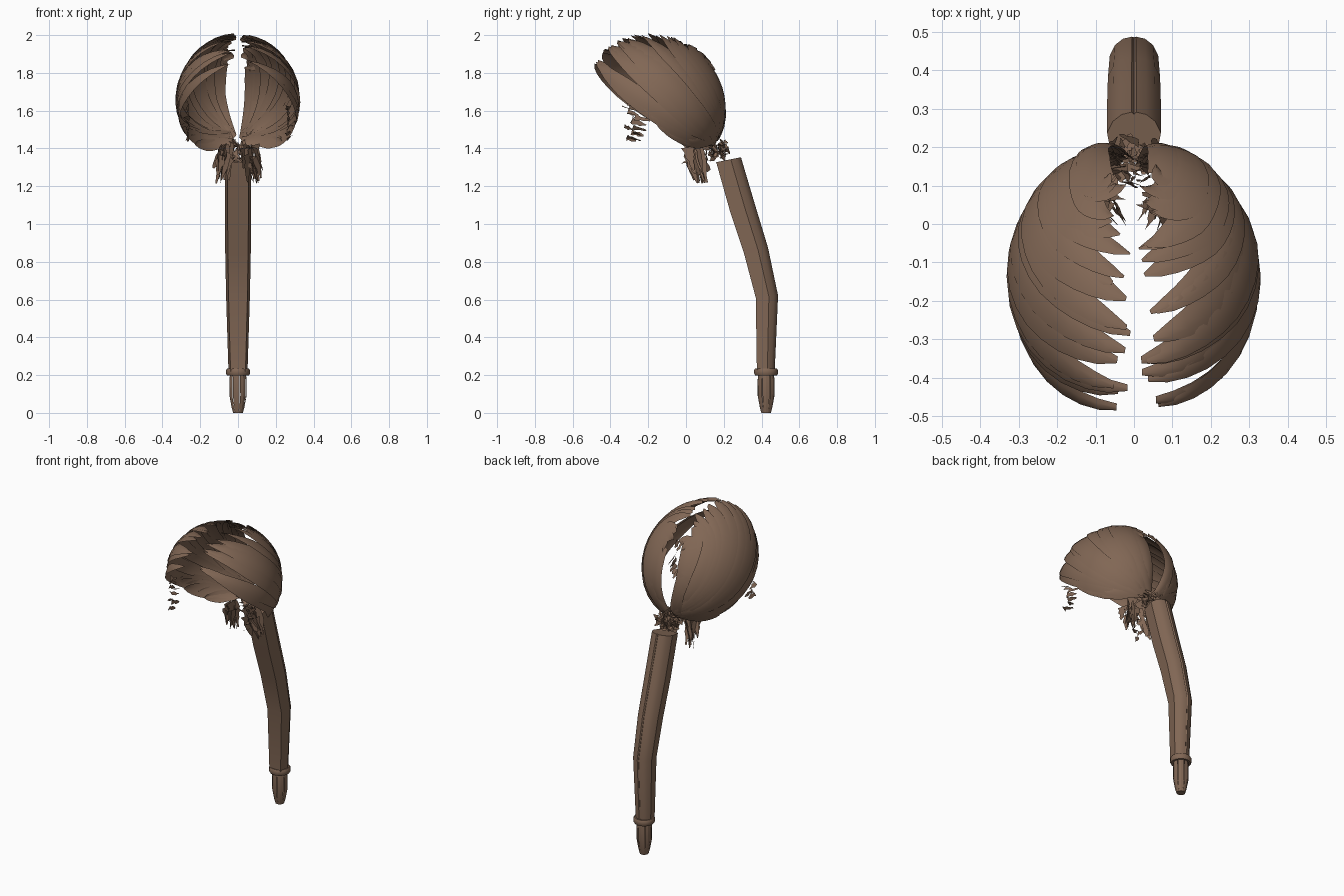
import bpy, bmesh, math, random
from mathutils import Vector

random.seed(4)
R = random.uniform
if "Cube" in bpy.data.objects:
    bpy.data.objects.remove(bpy.data.objects["Cube"])

brown = bpy.data.materials.new("brown_hair")
brown.use_nodes = True
colour = (0.22, 0.135, 0.09, 1)
brown.diffuse_color = colour
brown.node_tree.nodes["Principled BSDF"].inputs["Base Color"].default_value = colour


def finish(name, bm, angle=30):
    mesh = bpy.data.meshes.new(name)
    bm.to_mesh(mesh)
    bm.free()
    mesh.materials.append(brown)
    obj = bpy.data.objects.new(name, mesh)
    bpy.context.collection.objects.link(obj)
    bpy.ops.object.select_all(action="DESELECT")
    obj.select_set(True)
    bpy.context.view_layer.objects.active = obj
    bpy.ops.object.shade_smooth_by_angle(angle=math.radians(angle))
    return obj


def bridge(bm, rows, closed=False):
    """Join rows of points with quads."""
    rows = [[bm.verts.new(p) for p in row] for row in rows]
    n = len(rows[0])
    for a, b in zip(rows, rows[1:]):
        for i in range(n if closed else n - 1):
            j = (i + 1) % n
            bm.faces.new((a[i], a[j], b[j], b[i]))
    return rows


# Head shape: an ellipsoid whose long axis runs from the knot to the fringe
CENTRE = Vector((0, -0.14, 1.65))
LONG = Vector((0, -0.83, 0.56))
UP = Vector((0, 0.56, 0.83))


def on_head(u, lift):
    u = u.normalized() * lift
    reach = 0.37 + 0.03 * max(u.y, 0)
    return CENTRE + Vector((u.x * 0.327, 0, 0)) + LONG * (u.y * reach) + UP * (u.z * 0.34)


def strand(bm, side, phi, theta, end=1.0, width=0.17, lift=0.985):
    """Overlapping ribbon combed over the head from the knot to the parting."""
    phi, theta = math.radians(phi), math.radians(theta)
    k = Vector((side * R(0.06, 0.16), -1, R(-0.06, 0.1)))
    s = Vector((side * math.sin(phi), 0, math.cos(phi))) * 1.2
    t = Vector((side * R(0.03, 0.2), -math.cos(theta), math.sin(theta)))
    rows, steps = [], 16
    for i in range(steps + 1):
        f = i / steps
        q = f * end
        p = k * (1 - q) ** 2 + s * 2 * q * (1 - q) + t * q * q
        d = s * (1 - 2 * q) - k * (1 - q) + t * q
        p.normalize()
        across = d.cross(p).normalized() * side
        w = width * min(1, 0.35 + 1.8 * q) * (min(1, (1 - f) * 3) ** 0.7 + 0.08)
        row = []
        for e in (-1, -0.4, 0.4, 1):
            u = p + across * e * w
            u.x = side * max(side * u.x, 0.02)
            row.append(on_head(u, lift + 0.012 * (1 - e * e) + 0.02 * e))
        rows.append(row if side < 0 else row[::-1])
    bridge(bm, rows)


for side, label in ((1, "left"), (-1, "right")):
    bm = bmesh.new()
    count = 18
    for i in range(count):
        f = i / (count - 1)
        strand(bm, side, 18 + 84 * f + R(-3, 3), 70 + 113 * f + R(-6, 6),
               width=R(0.11, 0.17), lift=R(0.975, 0.996))
    # Shorter locks along the lower edge
    for i in range(6):
        strand(bm, side, 102 + 3.5 * i, 184, end=R(0.42, 0.56) - 0.045 * i,
               width=0.15, lift=R(0.965, 0.985))
    finish(label + "_hair_half", bm, 50)


def shard(bm, start, stop, width):
    """Small torn wisp with a zigzag edge."""
    start, stop = Vector(start), Vector(stop)
    side = (stop - start).cross(Vector((R(-1, 1), R(-1, 1), R(-0.3, 0.3)))).normalized()
    rows = []
    for i in range(6):
        p = start.lerp(stop, i / 5)
        w = width * (1.1 - i / 6) * R(0.5, 1.3)
        rows.append([p - side * w, p + side * w * R(0.4, 1)])
    bridge(bm, rows)


# Gathered knot at the back
bm = bmesh.new()
for i in range(70):
    a = R(0, math.tau)
    c = Vector((0, 0.16, 1.39))
    p = c + Vector((math.cos(a) * R(0.02, 0.08), R(-0.05, 0.05), math.sin(a) * R(0.01, 0.045)))
    q = p + Vector((R(-0.05, 0.05), R(-0.03, 0.03), R(-0.03, 0.03)))
    shard(bm, p, q, 0.018)
finish("gathered_knot", bm)

# Wisps below the knot and beside the face
for side, label in ((1, "left"), (-1, "right")):
    bm = bmesh.new()
    for i in range(16):
        x = R(0.02, 0.1)
        y = R(0.0, 0.07)
        shard(bm, (side * x, y, R(1.34, 1.43)),
              (side * (x + R(0, 0.06)), y + R(0.02, 0.06), R(1.21, 1.3)), 0.032)
    finish(label + "_nape_wisps", bm)
    bm = bmesh.new()
    for i in range(8):
        y, z = R(-0.34, -0.27), 1.65 - 0.027 * i
        shard(bm, (side * 0.27, y, z), (side * 0.26, y + R(0.04, 0.08), z - 0.02), 0.02)
    finish(label + "_side_wisps", bm)

# Long bent tail with a rounded, ridged back
half = [(0, -0.065), (0.055, -0.065), (0.07, 0.012), (0.055, 0.042),
        (0.032, 0.06), (0.006, 0.066), (0, 0.06)]
section = half + [(-x, y) for x, y in half[-2:0:-1]]
path = [(0.225, 1.34, 1.0, 0.2), (0.3, 1.08, 1.0, 0.3), (0.37, 0.86, 0.97, 0.24),
        (0.428, 0.615, 0.9, 0.1), (0.422, 0.22, 0.72, 0)]
bm = bmesh.new()
rows = bridge(bm, [[(x * s, y + v * s, z + v * s * tilt) for x, v in section]
                   for y, z, s, tilt in path], True)
for row in (rows[0], rows[-1]):
    bm.faces.new(row)
bmesh.ops.recalc_face_normals(bm, faces=bm.faces[:])
finish("hair_tail", bm, 32)

# Tie band
bm = bmesh.new()
profile = [(0.044, 0.2), (0.058, 0.198), (0.063, 0.208), (0.063, 0.226),
           (0.058, 0.235), (0.044, 0.233), (0.044, 0.2)]
bridge(bm, [[(r * math.cos(a), 0.424 + r * math.sin(a), z)
             for a in (math.tau * i / 16 for i in range(16))] for r, z in profile], True)
bmesh.ops.remove_doubles(bm, verts=bm.verts[:], dist=0.0001)
bmesh.ops.recalc_face_normals(bm, faces=bm.faces[:])
finish("tie_band", bm)

# Tapered tip made of separate leaves
bm = bmesh.new()
leaves = 7
for i in range(leaves):
    mid = math.tau * i / leaves
    rows = []
    for z, r, spread in ((0.21, 0.042, 1), (0.17, 0.046, 0.93), (0.09, 0.045, 0.9),
                         (0.03, 0.034, 0.98), (0, 0.026, 1), (0, 0.002, 1)):
        h = math.pi / leaves * spread
        rows.append([(r * math.cos(mid + e * h), 0.424 + r * math.sin(mid + e * h), z)
                     for e in (1, 0, -1)])
    bridge(bm, rows)
bmesh.ops.recalc_face_normals(bm, faces=bm.faces[:])
finish("tail_tip", bm, 20)
